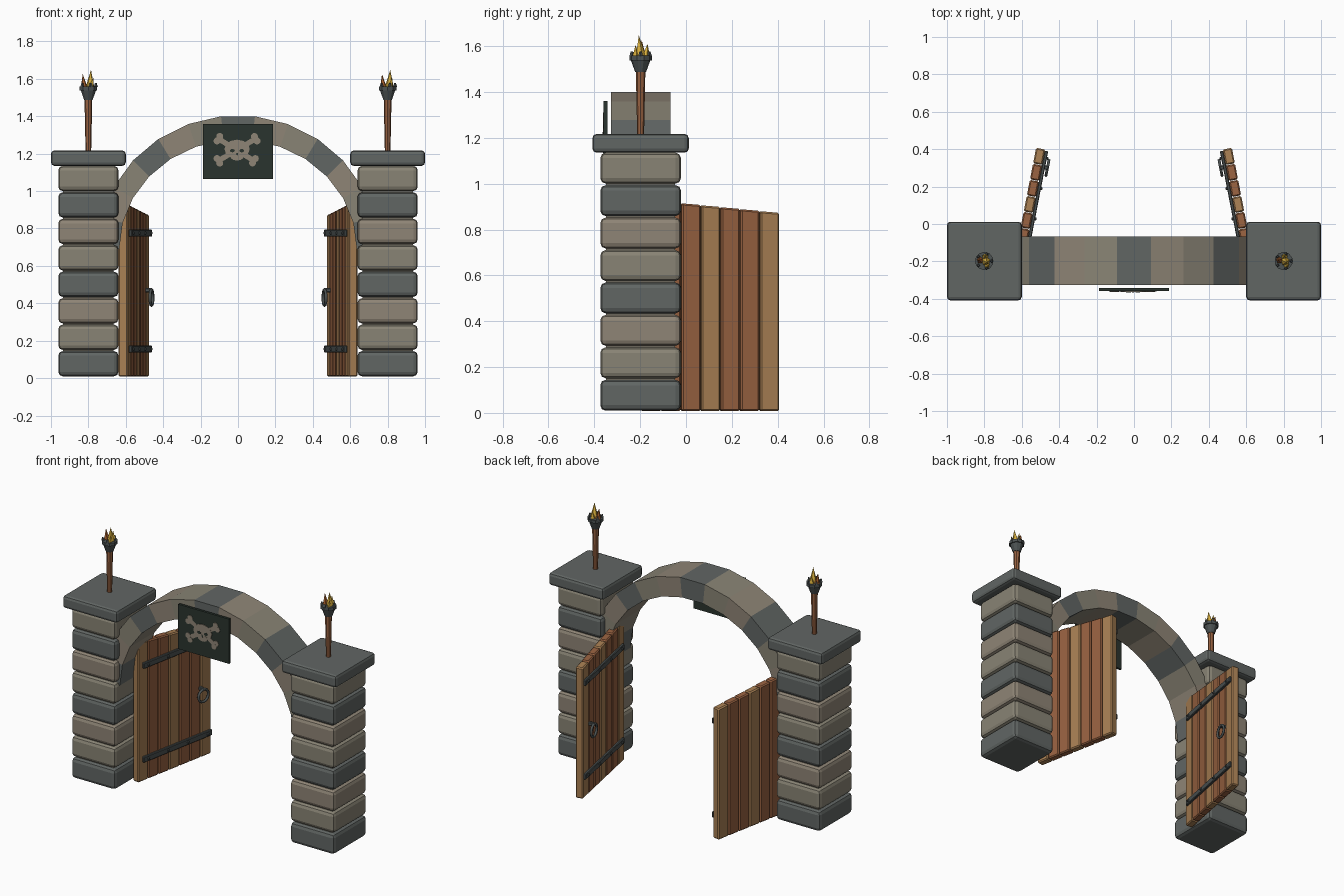
import bpy, bmesh, math
from mathutils import Matrix, Vector

if "Cube" in bpy.data.objects:
    bpy.data.objects.remove(bpy.data.objects["Cube"])


def material(name, rgb):
    lin = [((c / 255 + 0.055) / 1.055) ** 2.4 for c in rgb] + [1]
    m = bpy.data.materials.new(name)
    m.use_nodes = True
    m.diffuse_color = lin
    m.node_tree.nodes["Principled BSDF"].inputs["Base Color"].default_value = lin
    return m


DARK = material("dark stone", (97, 102, 100))
WARM = material("warm stone", (143, 133, 118))
GREY = material("grey stone", (137, 132, 117))
TAN = material("light wood", (168, 127, 83))
BROWN = material("brown wood", (151, 97, 64))
IRON = material("iron", (76, 82, 82))
GREEN = material("dark green board", (42, 52, 46))
YELLOW = material("yellow flame", (220, 178, 62))
ORANGE = material("orange flame", (165, 95, 45))
STONES = (DARK, GREY, WARM)


def finish(name, bm, mat, matrix=Matrix(), smooth=False):
    bmesh.ops.recalc_face_normals(bm, faces=bm.faces)
    for f in bm.faces:
        f.smooth = smooth
    me = bpy.data.meshes.new(name)
    bm.to_mesh(me)
    bm.free()
    me.materials.append(mat)
    ob = bpy.data.objects.new(name, me)
    ob.matrix_world = matrix
    bpy.context.collection.objects.link(ob)
    return ob


def box(name, size, mat, matrix, bevel=0, segments=1, top_slope=0):
    bm = bmesh.new()
    bmesh.ops.create_cube(bm, size=1)
    bmesh.ops.scale(bm, vec=size, verts=bm.verts)
    for v in bm.verts:
        if v.co.z > 0:
            v.co.z += top_slope * v.co.y
    if bevel:
        bmesh.ops.bevel(bm, geom=bm.edges[:], offset=bevel, segments=segments,
                        profile=0.5, affect='EDGES')
    return finish(name, bm, mat, matrix)


def prism(name, points, y0, y1, mat):
    """Outline in x and z, extruded along y."""
    bm = bmesh.new()
    face = bm.faces.new([bm.verts.new((x, y0, z)) for x, z in points])
    ext = bmesh.ops.extrude_face_region(bm, geom=[face])
    new = [g for g in ext["geom"] if isinstance(g, bmesh.types.BMVert)]
    bmesh.ops.translate(bm, vec=(0, y1 - y0, 0), verts=new)
    return finish(name, bm, mat)


def cone(name, r1, r2, z0, z1, mat, at, sides=10, lean=(0, 0)):
    bm = bmesh.new()
    bmesh.ops.create_cone(bm, cap_ends=True, segments=sides, radius1=r1,
                          radius2=r2, depth=z1 - z0)
    for v in bm.verts:
        if v.co.z > 0:
            v.co.x += lean[0]
            v.co.y += lean[1]
    return finish(name, bm, mat, Matrix.Translation((at[0], at[1], (z0 + z1) / 2)))


def torus(name, major, minor, mat, matrix, n=16, k=6):
    bm = bmesh.new()
    rings = []
    for i in range(n):
        a = math.tau * i / n
        ring = []
        for j in range(k):
            b = math.tau * j / k
            r = major + minor * math.cos(b)
            ring.append(bm.verts.new((minor * math.sin(b), r * math.cos(a), r * math.sin(a))))
        rings.append(ring)
    for i in range(n):
        p, q = rings[i], rings[(i + 1) % n]
        for j in range(k):
            bm.faces.new((p[j], q[j], q[(j + 1) % k], p[(j + 1) % k]))
    return finish(name, bm, mat, matrix, True)


Y = -0.198  # depth of the pillars and arch

for side, s in (("right", -1), ("left", 1)):
    x = 0.8 * s
    # Pillar of stacked blocks with a cap slab
    for i in range(8):
        box(f"{side}_pillar_block_{i + 1}", (0.322, 0.352, 0.135), STONES[i % 3],
            Matrix.Translation((x, Y, 0.077 + 0.1415 * i)), 0.024, 2)
    box(f"{side}_pillar_core", (0.27, 0.30, 1.08), GREY, Matrix.Translation((x, Y, 0.58)))
    box(f"{side}_pillar_cap", (0.4, 0.42, 0.082), DARK,
        Matrix.Translation((x, Y, 1.176)), 0.018, 2)

    # Torch: pole, bowl, rim with prongs, flames
    at = (x, Y)
    cone(f"{side}_torch_pole", 0.015, 0.021, 1.21, 1.5, BROWN, at, 8)
    cone(f"{side}_torch_bowl", 0.024, 0.043, 1.487, 1.54, IRON, at)
    cone(f"{side}_torch_rim", 0.049, 0.049, 1.538, 1.558, IRON, at)
    for k in range(5):
        a = math.tau * k / 5
        cone(f"{side}_torch_prong_{k + 1}", 0.011, 0.005, 1.556, 1.577, IRON,
             (x + 0.04 * math.cos(a), Y + 0.04 * math.sin(a)), 4)
    cone(f"{side}_tall_flame", 0.026, 0, 1.55, 1.648, YELLOW, (x + 0.008, Y), 5, (0.006, -0.008))
    cone(f"{side}_front_flame", 0.018, 0, 1.55, 1.605, YELLOW, (x + 0.012, Y - 0.022), 5, (0.014, 0))
    cone(f"{side}_back_flame", 0.02, 0, 1.55, 1.61, YELLOW, (x + 0.005, Y + 0.022), 5, (0, 0.008))
    cone(f"{side}_side_flame", 0.02, 0, 1.55, 1.625, ORANGE, (x - 0.022, Y + 0.005), 5, (-0.008, 0))

    # Open door; local y runs along it, inward is towards the passage
    hinge = Matrix.Translation((0.615 * s, -0.195, 0)) @ Matrix.Rotation(math.radians(11) * s, 4, 'Z')

    def on_door(inward, along, z):
        return hinge @ Matrix.Translation((-s * inward, along, z))

    pitch = 0.0872
    for i in range(7):
        top = 0.932 - 0.06 * (i + 0.5) / 7
        box(f"{side}_door_plank_{i + 1}", (0.05, pitch - 0.003, top - 0.008),
            BROWN if i % 3 else TAN, on_door(0, pitch * (i + 0.5), (top + 0.008) / 2),
            0.007, 1, -0.08)
    for label, z in (("lower", 0.155), ("upper", 0.775)):
        box(f"{side}_door_{label}_strap", (0.018, 0.57, 0.038), IRON,
            on_door(0.033, 0.318, z), 0.004)
        for k in range(4):
            box(f"{side}_door_{label}_bolt_{k + 1}", (0.012, 0.016, 0.016), IRON,
                on_door(0.044, 0.07 + 0.165 * k, z), 0.004)
    box(f"{side}_door_ring_mount", (0.04, 0.022, 0.022), IRON, on_door(0.04, 0.515, 0.47), 0.004)
    torus(f"{side}_door_ring", 0.041, 0.0085, IRON, on_door(0.055, 0.515, 0.43))

# Arch of thirteen wedge stones
N = 13


def arch_point(rx, rz, i):
    a = math.pi * (1 - i / N)
    return rx * math.cos(a), 0.69 + rz * math.sin(a)


for i in range(N):
    prism(f"arch_stone_{i + 1}",
          [arch_point(0.75, 0.715, i), arch_point(0.75, 0.715, i + 1),
           arch_point(0.635, 0.585, i + 1), arch_point(0.635, 0.585, i)],
          -0.327, -0.068, STONES[(0, 2, 1)[i % 3]])

# Hanging board with a flat painted emblem
box("sign_board", (0.372, 0.016, 0.295), GREEN, Matrix.Translation((0, -0.351, 1.212)))


def oval(name, x, z, rx, rz, mat, lift=0.0):
    pts = [(x + rx * math.cos(math.tau * k / 12), z + rz * math.sin(math.tau * k / 12))
           for k in range(12)]
    prism(name, pts, -0.362 - lift, -0.357, mat)


def bone(name, a, b, w):
    a, b = Vector(a), Vector(b)
    d = (b - a).normalized()
    n = Vector((-d.y, d.x)) * w
    prism(name + "_shaft", [a + n, b + n, b - n, a - n], -0.361, -0.357, WARM)
    for k, p in enumerate((a + n, a - n, b + n, b - n)):
        oval(f"{name}_knob_{k + 1}", p.x, p.y, w * 1.35, w * 1.35, WARM, 0.0002 * k)


bone("emblem_bone_a", (-0.105, 1.28), (0.085, 1.162), 0.014)
bone("emblem_bone_b", (0.095, 1.28), (-0.105, 1.162), 0.014)
oval("emblem_skull", -0.005, 1.225, 0.068, 0.05, WARM, 0.001)
oval("emblem_jaw", -0.005, 1.185, 0.036, 0.022, WARM, 0.0015)
for k, ex in enumerate((-0.03, 0.02)):
    oval(f"emblem_eye_{k + 1}", ex, 1.216, 0.013, 0.009, GREEN, 0.003)
oval("emblem_nose", -0.005, 1.198, 0.005, 0.007, GREEN, 0.003)
